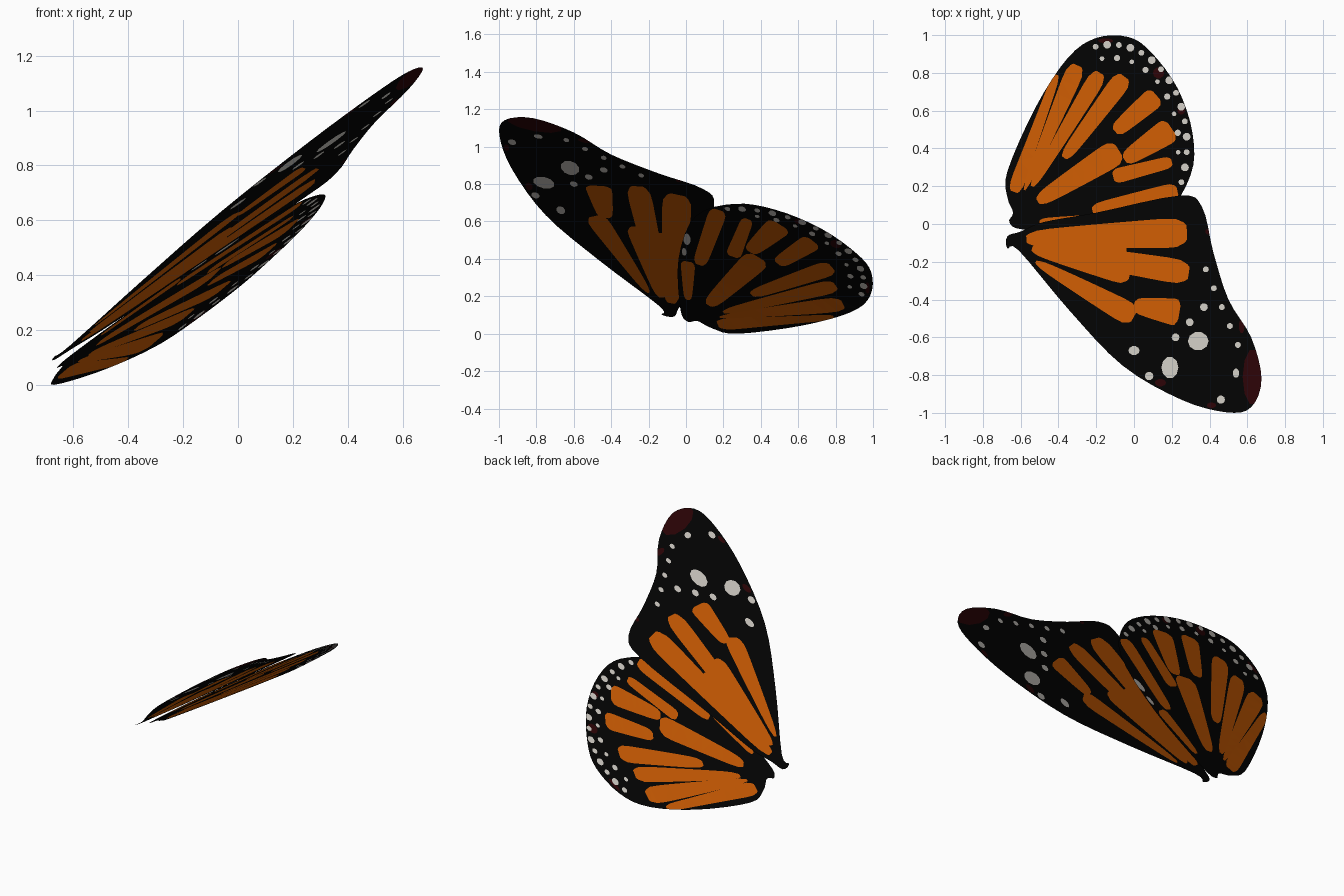
import bpy, math
from mathutils import Vector
from mathutils.geometry import delaunay_2d_cdt

if "Cube" in bpy.data.objects:
    bpy.data.objects.remove(bpy.data.objects["Cube"])


def mat(name, rgb):
    m = bpy.data.materials.new(name)
    m.diffuse_color = (*rgb, 1)
    m.use_nodes = True
    m.node_tree.nodes["Principled BSDF"].inputs["Base Color"].default_value = m.diffuse_color
    return m


BLACK, ORANGE, WHITE, MAROON = range(4)
MATS = [mat("black", (0.001, 0.001, 0.001)), mat("orange", (0.64, 0.113, 0.001)),
        mat("off_white", (0.66, 0.63, 0.58)), mat("dark_maroon", (0.026, 0.001, 0.002))]


def spline(points, n=4):
    """Closed smooth curve through points given in hundredths."""
    p = [Vector(q) / 100 for q in points]
    out = []
    for i in range(len(p)):
        a, b, c, d = (p[(i + k - 1) % len(p)] for k in range(4))
        for s in range(n):
            t = s / n
            out.append(0.5 * (2 * b + (c - a) * t + (2 * a - 5 * b + 4 * c - d) * t * t
                              + (3 * b - a - 3 * c + d) * t ** 3))
    return out


def cell(x0, y0, x1, y1, w0, w1):
    """Wing cell: tapered strip with rounded ends, half width w0 to w1."""
    a, b = Vector((x0, y0)), Vector((x1, y1))
    d = (b - a).normalized()
    side = Vector((-d.y, d.x))
    left, right = [], []
    for k in range(13):
        t = 0.5 - 0.5 * math.cos(math.pi * k / 12)
        w = (w0 + (w1 - w0) * t ** 0.75) * (1 - abs(2 * t - 1) ** 14 * 0.55)
        left.append((a.lerp(b, t) + side * w) / 100)
        right.append((a.lerp(b, t) - side * w) / 100)
    return left + right[::-1], ORANGE


def spot(x, y, rx, ry=None, colour=WHITE):
    ry = ry or rx
    ring = [k * math.tau / 10 for k in range(10)]
    return [Vector((x + rx * math.cos(a), y + ry * math.sin(a))) / 100 for a in ring], colour


def line_spots(x0, y0, x1, y1, n, r):
    return [spot(x0 + (x1 - x0) * i / (n - 1), y0 + (y1 - y0) * i / (n - 1), r) for i in range(n)]


def arc_spots(rx, ry, a0, a1, n, r):
    """Spots following the rounded rear margin, alternating in size."""
    res = []
    for i in range(n):
        a = math.radians(a0 + (a1 - a0) * i / (n - 1))
        res.append(spot(-12 + rx * math.cos(a), 42 + ry * math.sin(a), r * (1.2 if i % 2 else 0.9)))
    return res


def fore_z(x, y):
    return 0.53 + 0.69 * x - 0.177 * y


def hind_z(x, y):
    # just under the forewing, leading edge drooping a little
    e = max(0, (x + 0.68) * 0.875 - (y - 0.2) * 0.484)
    return fore_z(x, y) - 0.008 - 0.022 * math.exp(-e / 0.2)


def wing(name, outline, patches, height):
    """Flat sheet cut along every patch border, then lifted onto its slope."""
    loops = [(outline, BLACK)] + patches
    verts, faces = [], []
    for pts, _ in loops:
        if sum(pts[i - 1].cross(pts[i]) for i in range(len(pts))) < 0:
            pts = pts[::-1]
        faces.append(list(range(len(verts), len(verts) + len(pts))))
        verts += pts
    v, _, f, _, _, src = delaunay_2d_cdt(verts, [], faces, 1, 1e-5)
    keep = [(list(t), s) for t, s in zip(f, src) if 0 in s]
    me = bpy.data.meshes.new(name)
    me.from_pydata([(p.x, p.y, height(p.x, p.y)) for p in v], [], [t for t, _ in keep])
    for m in MATS:
        me.materials.append(m)
    for poly, (_, s) in zip(me.polygons, keep):
        poly.material_index = loops[max(s)][1]
    ob = bpy.data.objects.new(name, me)
    bpy.context.collection.objects.link(ob)
    return ob


# Forewing: long blade with a dark tip
fore = spline([(-67, -6.5), (-60, -4), (-48, 1), (-20, 6), (24, 15), (36, 9), (42, -15), (50, -40), (62, -60),
               (67.5, -82), (62, -97), (49, -99.7), (25, -93), (-6, -75), (-34, -46), (-61, -14), (-67, -13)])
fp = [
    cell(-57, -8, 28, -4.5, 4, 8.3),     # rear cell
    cell(-50, -13, 29, -26, 4, 6.8),     # middle cell
    cell(-54, -13, -2, -26, 2.5, 7),     # central cell
    cell(-54, -10, -4, -14, 2, 4),
    cell(-52, -20, 0, -49, 1.5, 6.5),    # leading strip
    cell(0, -43, 24, -47, 3.5, 7.5),     # outer cell
    spot(63, -81, 5.5, 15, MAROON), spot(57, -54, 1.5, 4, MAROON),
    spot(51, -38, 1.5, 2.5, MAROON), spot(39, -4, 1.2, 1.5, MAROON),
    spot(14, -84, 3, 2, MAROON), spot(41, -96, 2.5, 1.5, MAROON),
    spot(34, -62, 5.5, 5), spot(19, -76, 4.5, 5.8), spot(0, -67, 3, 2.4),
    spot(8, -80.5, 2.3), spot(46, -93, 2.2), spot(54, -79, 1.7, 2.5),
]
fp += line_spots(38, -24, 55, -64, 5, 1.6) + line_spots(22, -60, 37, -44, 3, 2.1)
fore_ob = wing("forewing", fore, fp, fore_z)

# Hindwing: rounded fan of cells with two rows of edge spots
hind = spline([(-67, 14), (-67, 28), (-52, 62), (-35, 88), (-20, 98.5), (-3, 99), (9, 91), (23, 72),
               (31, 48), (30, 26), (15, 5), (-20, -4), (-58, -3), (-66, 1), (-64, 6)])
hp = [
    cell(-63.5, 17, -41, 79, 4.2, 2.2),  # leading cells
    cell(-58, 18, -30, 84, 1, 5.2),
    cell(-54, 20, -18, 80, 1.8, 4.8),
    cell(-37, 35, -5, 78, 2.8, 5.4),
    cell(-51, 12, -8, 39, 3.2, 7.2),     # central cell
    cell(-10, 49, 12, 68, 3.5, 5.8),     # outer cells
    cell(-5, 34, 20, 50.5, 3.5, 7),
    cell(-11, 25, 20, 33, 4.2, 3.2),
    cell(-22, 7, 23, 17.5, 3.5, 4.8),
    cell(-50, 1, -21, 1, 1.8, 4),        # inner cell under the forewing
    spot(13, 80, 3, 3, MAROON), spot(-15, 97, 4, 1.3, MAROON), spot(25, 60, 2, 2, MAROON),
    spot(-4, 0.5, 4.5, 2), spot(-14, -1, 3, 1.3),
]
hp += arc_spots(40, 53, -22, 102, 15, 1.75) + arc_spots(35.5, 46, -5, 98, 9, 1.4)
hind_ob = wing("hindwing", hind, hp, hind_z)

# Rest the pair on the ground
low = min(v.co.z for o in (fore_ob, hind_ob) for v in o.data.vertices)
for o in (fore_ob, hind_ob):
    for v in o.data.vertices:
        v.co.z -= low
